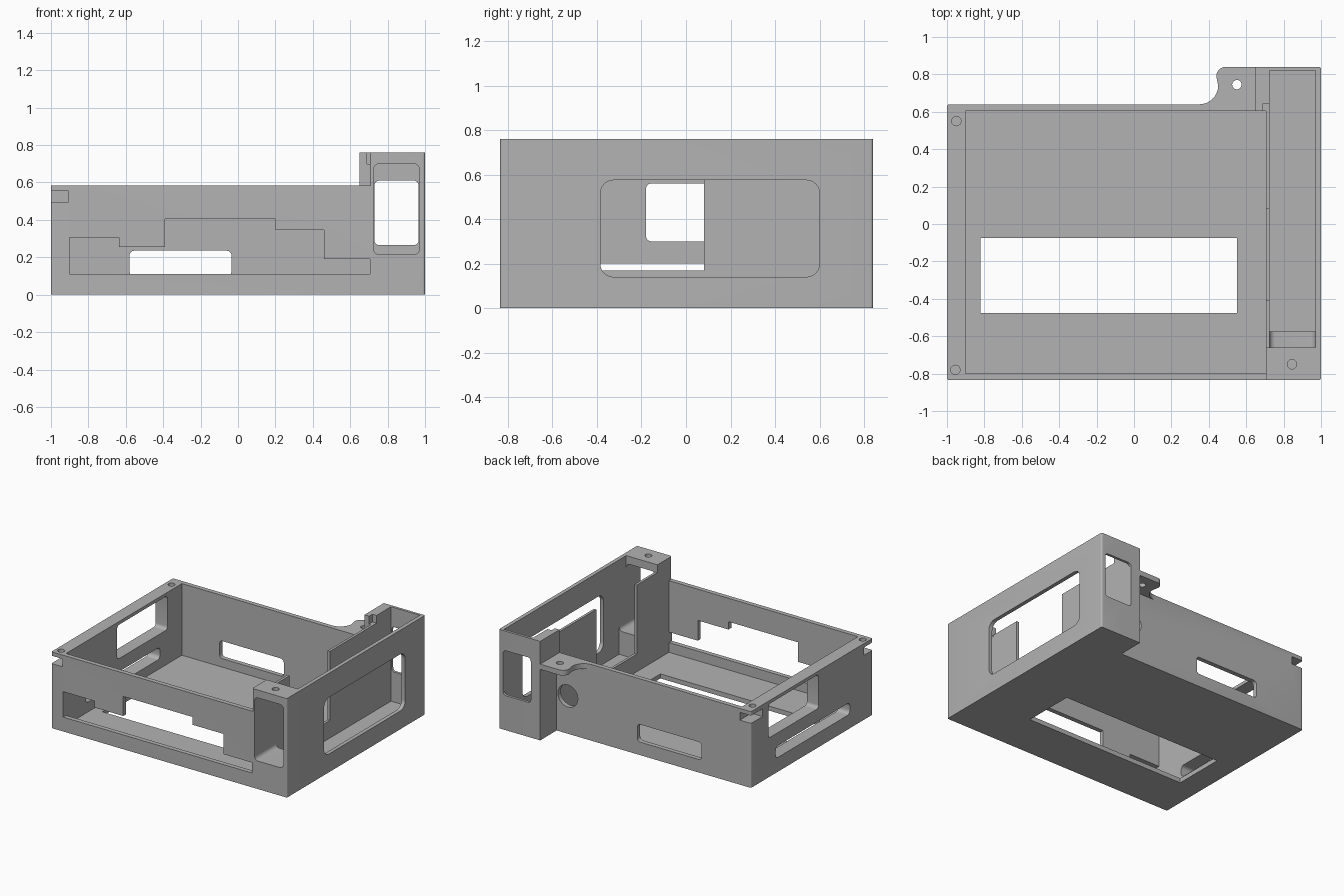
import bpy, bmesh, math
from mathutils import Vector

old = bpy.data.objects.get("Cube")
if old:
    bpy.data.objects.remove(old, do_unlink=True)

GREY = (0.45, 0.45, 0.45, 1)
mat = bpy.data.materials.new("plain grey")
mat.use_nodes = True
mat.diffuse_color = GREY
mat.node_tree.nodes["Principled BSDF"].inputs["Base Color"].default_value = GREY


def make(name, bm):
    bmesh.ops.recalc_face_normals(bm, faces=bm.faces)
    mesh = bpy.data.meshes.new(name)
    bm.to_mesh(mesh)
    bm.free()
    mesh.materials.append(mat)
    ob = bpy.data.objects.new(name, mesh)
    bpy.context.collection.objects.link(ob)
    return ob


def box(name, x, y, z, radius=0, axis=2):
    """Box from three ranges, with the edges along one axis rounded."""
    bm = bmesh.new()
    bmesh.ops.create_cube(bm, size=1)
    for v in bm.verts:
        v.co = Vector(r[0] if c < 0 else r[1] for c, r in zip(v.co, (x, y, z)))
    if radius:
        edges = [e for e in bm.edges
                 if abs((e.verts[0].co - e.verts[1].co).normalized()[axis]) > 0.9]
        bmesh.ops.bevel(bm, geom=edges, offset=radius, segments=6,
                        profile=0.5, affect='EDGES')
    return make(name, bm)


def prism(name, points, axis, start, end):
    """Extrude a flat outline along y or z."""
    bm = bmesh.new()
    place = (lambda p: (p[0], start, p[1])) if axis == 1 else (lambda p: (p[0], p[1], start))
    face = bm.faces.new([bm.verts.new(place(p)) for p in points])
    out = bmesh.ops.extrude_face_region(bm, geom=[face])
    step = Vector((0, 0, 0))
    step[axis] = end - start
    bmesh.ops.translate(bm, vec=step,
                        verts=[g for g in out["geom"] if isinstance(g, bmesh.types.BMVert)])
    return make(name, bm)


def arc(cx, cy, r, a0, a1, n=8):
    return [(cx + r * math.cos(math.radians(a0 + (a1 - a0) * i / n)),
             cy + r * math.sin(math.radians(a0 + (a1 - a0) * i / n))) for i in range(n + 1)]


def disc(name, u, v, r, axis, start, end):
    return prism(name, arc(u, v, r, 0, 345, 23), axis, start, end)


def combine(target, tool, operation):
    mod = target.modifiers.new(tool.name, 'BOOLEAN')
    mod.operation, mod.solver, mod.object = operation, 'EXACT', tool
    bpy.context.view_layer.objects.active = target
    bpy.ops.object.modifier_apply(modifier=mod.name)
    bpy.data.objects.remove(tool, do_unlink=True)


# Solid masses: tray body, tall side channel, corner post and screw tab
case = box("enclosure", (-1, 0.9), (-0.835, 0.64), (0, 0.585), 0.012)
tab = [(0.66, 0.62), (0.66, 0.84)] + arc(0.49, 0.79, 0.05, 90, 180) \
    + arc(0.35, 0.74, 0.1, 0, -90) + [(0.35, 0.62)]
for part in (
    box("side_channel", (0.705, 1), (-0.835, 0.84), (0, 0.76), 0.012),
    box("corner_post", (0.65, 0.8), (0.6, 0.84), (0, 0.76)),
    prism("screw_tab", tab, 2, 0.545, 0.585),
):
    combine(case, part, 'UNION')

# Cavities of the tray and channel, and the divider between them
stairs = [(-0.9, 0.11), (0.7045, 0.11), (0.7045, 0.19), (0.46, 0.19), (0.46, 0.345),
          (0.2, 0.345), (0.2, 0.405), (-0.39, 0.405), (-0.39, 0.255),
          (-0.635, 0.255), (-0.635, 0.305), (-0.9, 0.305)]
cutters = [
    box("tray_cavity", (-0.9, 0.705), (-0.8, 0.605), (0.035, 1)),
    box("channel_cavity", (0.725, 0.97), (-0.575, 0.82), (0.035, 1)),
    box("channel_step", (0.725, 0.97), (-0.66, -0.55), (0.4, 1)),
    box("divider_top", (0.69, 0.73), (-0.66, 0.645), (0.7, 1)),
    box("divider_gap", (0.69, 0.74), (-0.41, 0.08), (0.17, 1)),
    # Openings through the walls and floor
    box("channel_front", (0.725, 0.97), (-1, -0.55), (0.215, 0.7), 0.03, 1),
    box("channel_back", (0.73, 0.965), (0.8, 1), (0.265, 0.61), 0.025, 1),
    box("side_window", (0.95, 1.1), (-0.385, 0.6), (0.14, 0.575), 0.06, 0),
    box("far_window", (-1.1, -0.85), (-0.18, 0.43), (0.3, 0.56), 0.025, 0),
    box("far_slot", (-1.1, -0.85), (-0.56, 0.34), (0.11, 0.2), 0.03, 0),
    box("back_slot", (-0.58, -0.035), (0.58, 0.7), (0.1, 0.235), 0.025, 1),
    box("floor_opening", (-0.82, 0.55), (-0.475, -0.075), (-0.1, 0.1)),
    prism("stepped_front", stairs, 1, -1, -0.78),
    disc("back_hole", 0.555, 0.29, 0.085, 1, 0.58, 0.7),
    # Nut slots at the corners
    box("front_nut_slot", (-1.1, -0.905), (-1, -0.73), (0.495, 0.555)),
    box("rear_nut_slot", (-1.1, -0.905), (0.5, 0.8), (0.495, 0.555)),
]
# Screw holes
for x, y, low in ((-0.95, 0.55, 0.5), (-0.955, -0.78, 0.5),
                  (0.845, -0.75, 0.6), (0.55, 0.745, 0.5)):
    cutters.append(disc("screw_hole", x, y, 0.025, 2, low, 1))
for cutter in cutters:
    combine(case, cutter, 'DIFFERENCE')

# Smooth the rounded corners only
bpy.ops.object.select_all(action='DESELECT')
case.select_set(True)
bpy.context.view_layer.objects.active = case
bpy.ops.object.shade_smooth_by_angle(angle=math.radians(30))
